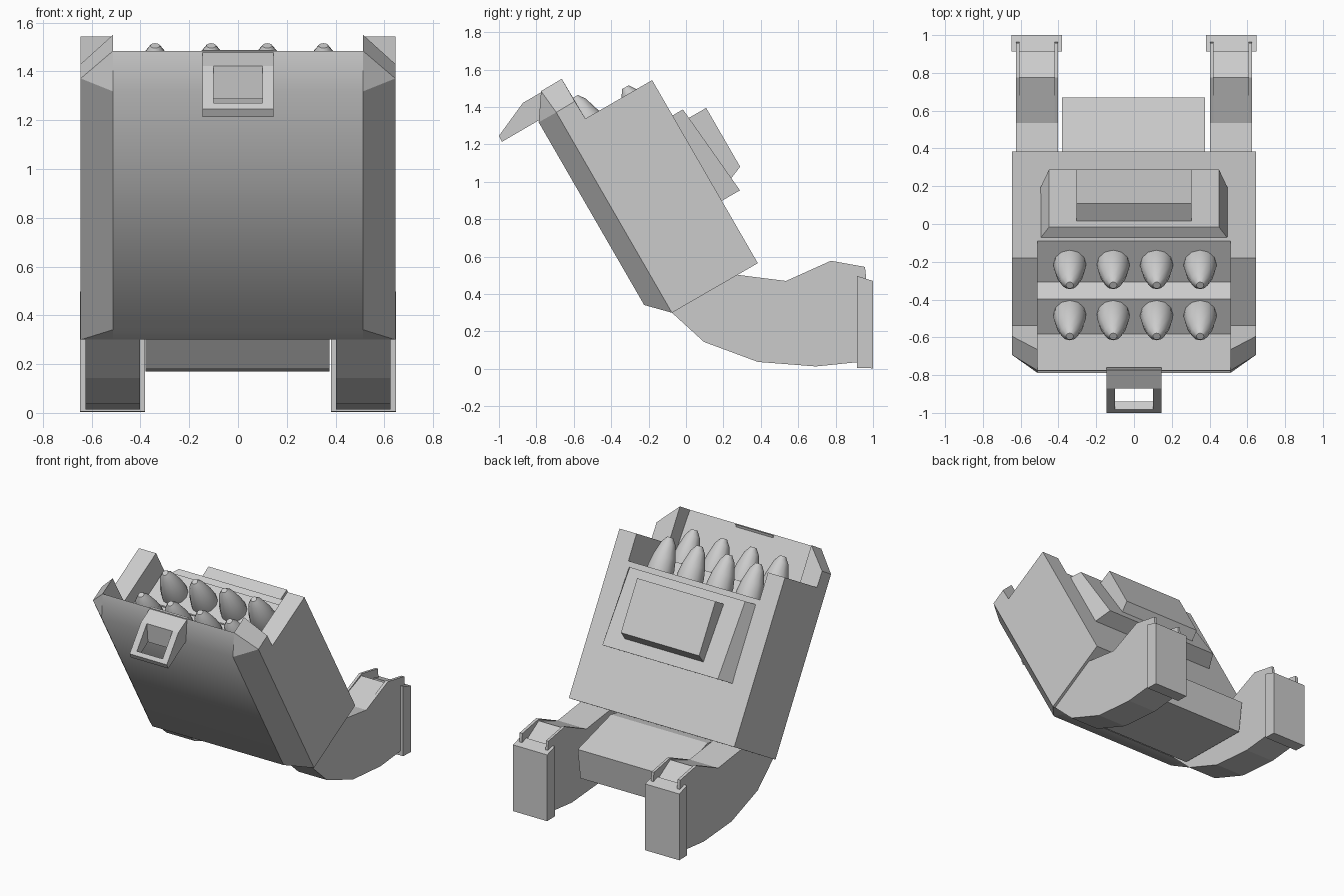
import bpy, bmesh, math
from mathutils import Vector

if "Cube" in bpy.data.objects:
    bpy.data.objects.remove(bpy.data.objects["Cube"])

C, S = math.cos(math.radians(30)), 0.5


def pod(a, b):
    """Tilted pod frame: a runs along the tubes, b towards the back -> (y, z)."""
    return (-0.075 - S * a + C * b, 0.30 + C * a + S * b)


def tilt(pts):
    return [pod(a, b) for a, b in pts]


def finish(name, bm, smooth=None):
    bmesh.ops.remove_doubles(bm, verts=bm.verts, dist=0.0005)
    bmesh.ops.recalc_face_normals(bm, faces=bm.faces)
    me = bpy.data.meshes.new(name)
    bm.to_mesh(me)
    bm.free()
    ob = bpy.data.objects.new(name, me)
    bpy.context.collection.objects.link(ob)
    if smooth:
        bpy.ops.object.select_all(action='DESELECT')
        ob.select_set(True)
        bpy.context.view_layer.objects.active = ob
        bpy.ops.object.shade_smooth_by_angle(angle=math.radians(smooth))
    return ob


def loft(name, x0, pts0, x1, pts1=None, smooth=None):
    """Join two (y, z) outlines lying at x0 and x1."""
    bm = bmesh.new()
    r0 = [bm.verts.new((x0, *p)) for p in pts0]
    r1 = [bm.verts.new((x1, *p)) for p in (pts1 or pts0)]
    n = len(r0)
    for i in range(n):
        j = (i + 1) % n
        bm.faces.new((r0[i], r0[j], r1[j], r1[i]))
    bm.faces.new(r0)
    bm.faces.new(r1)
    return finish(name, bm, smooth)


# Pod core: front panel with leaning lip, stepped missile floors
core = tilt([(0, 0), (.11, -.108), (1.238, -.108), (1.376, -.014), (1.03, .01),
             (1.03, .223), (.948, .279), (.948, .53), (0, .53)])
loft("pod_core", -.512, core, .512, smooth=45)

# Pod side walls with chamfered front and cut ears
inner = tilt([(0, 0), (.11, -.108), (1.238, -.108), (1.376, -.014),
              (1.378, .115), (1.13, .118), (1.13, .53), (0, .53)])
outer = tilt([(0, 0), (0, 0), (1.237, 0), (1.237, 0),
              (1.239, .115), (1.13, .118), (1.13, .53), (0, .53)])
for s, side in ((-1, "left"), (1, "right")):
    loft(f"pod_wall_{side}", s * .512, inner, s * .645, outer)

# Missiles: two stepped rows of four
profile = [(.087, -.27), (.087, -.2), (.075, -.13), (.047, -.04), (.02, 0)]
SIDES = 12
for row, tip, b0 in (("front", 1.26, .127), ("back", 1.169, .387)):
    for k in range(4):
        bm = bmesh.new()
        rings = []
        for r, h in profile:
            ring = []
            for i in range(SIDES):
                t = 2 * math.pi * i / SIDES
                y, z = pod(tip + h, b0 + r * math.sin(t))
                ring.append(bm.verts.new((-.34 + .23 * k + r * math.cos(t), y, z)))
            rings.append(ring)
        for p, q in zip(rings, rings[1:]):
            for i in range(SIDES):
                j = (i + 1) % SIDES
                bm.faces.new((p[i], p[j], q[j], q[i]))
        bm.faces.new(rings[0])
        bm.faces.new(rings[-1])
        finish(f"missile_{row}_{k + 1}", bm, smooth=40)

# Back plate: bevelled, thicker towards the bottom
bm = bmesh.new()
ends = []
for x, b_top, b_low, hi, lo in ((.5, .52, .52, .912, .385), (.45, .594, .642, .912, .385)):
    ends.append([bm.verts.new((sx, *pod(a, b))) for sx, a, b in
                 ((-x, hi, b_top), (x, hi, b_top), (x, lo, b_low), (-x, lo, b_low))])
for i in range(4):
    j = (i + 1) % 4
    bm.faces.new((ends[0][i], ends[0][j], ends[1][j], ends[1][i]))
bm.faces.new(ends[0])
bm.faces.new(ends[1])
finish("back_plate", bm)

# Raised box on the back plate
loft("back_box", -.305, tilt([(.857, .56), (.857, .706), (.494, .706), (.45, .60)]), .305)

# Front handle: two cheeks, a root and a lower rim around the opening
cheek = [(-.76, 1.487), (-.872, 1.422), (-1.0, 1.246), (-.984, 1.214), (-.785, 1.33)]
for s, side in ((-1, "left"), (1, "right")):
    loft(f"handle_cheek_{side}", s * .10, cheek, s * .145)
loft("handle_root", -.10, [(-.76, 1.487), (-.872, 1.422), (-.86, 1.288), (-.785, 1.33)], .10)
loft("handle_rim", -.10, [(-.983, 1.27), (-1.0, 1.246), (-.984, 1.214), (-.94, 1.24)], .10)

# Legs: curved arms with raised side fins and an end pad
under = [(-.075, .30), (.096, .144), (.385, .037), (.695, .013), (.93, .037)]
fin = under + [(.963, .49), (.957, .545), (.775, .578), (.535, .47), (.273, .503)]
arm = under + [(.93, .47), (.775, .565), (.535, .47), (.273, .503)]
pad = [(.914, .005), (1.0, .003), (1.0, .47), (.914, .497)]
for s, side in ((-1, "left"), (1, "right")):
    loft(f"leg_arm_{side}", s * .42, arm, s * .605)
    loft(f"leg_inner_fin_{side}", s * .402, fin, s * .42)
    loft(f"leg_outer_fin_{side}", s * .605, fin, s * .626)
    loft(f"leg_pad_{side}", s * .382, pad, s * .648)

# Cross beam between the legs
loft("cross_beam", -.38,
     [(-.01, .30), (.09, .18), (.64, .17), (.67, .385), (.30, .49), (.2, .47)], .375)
